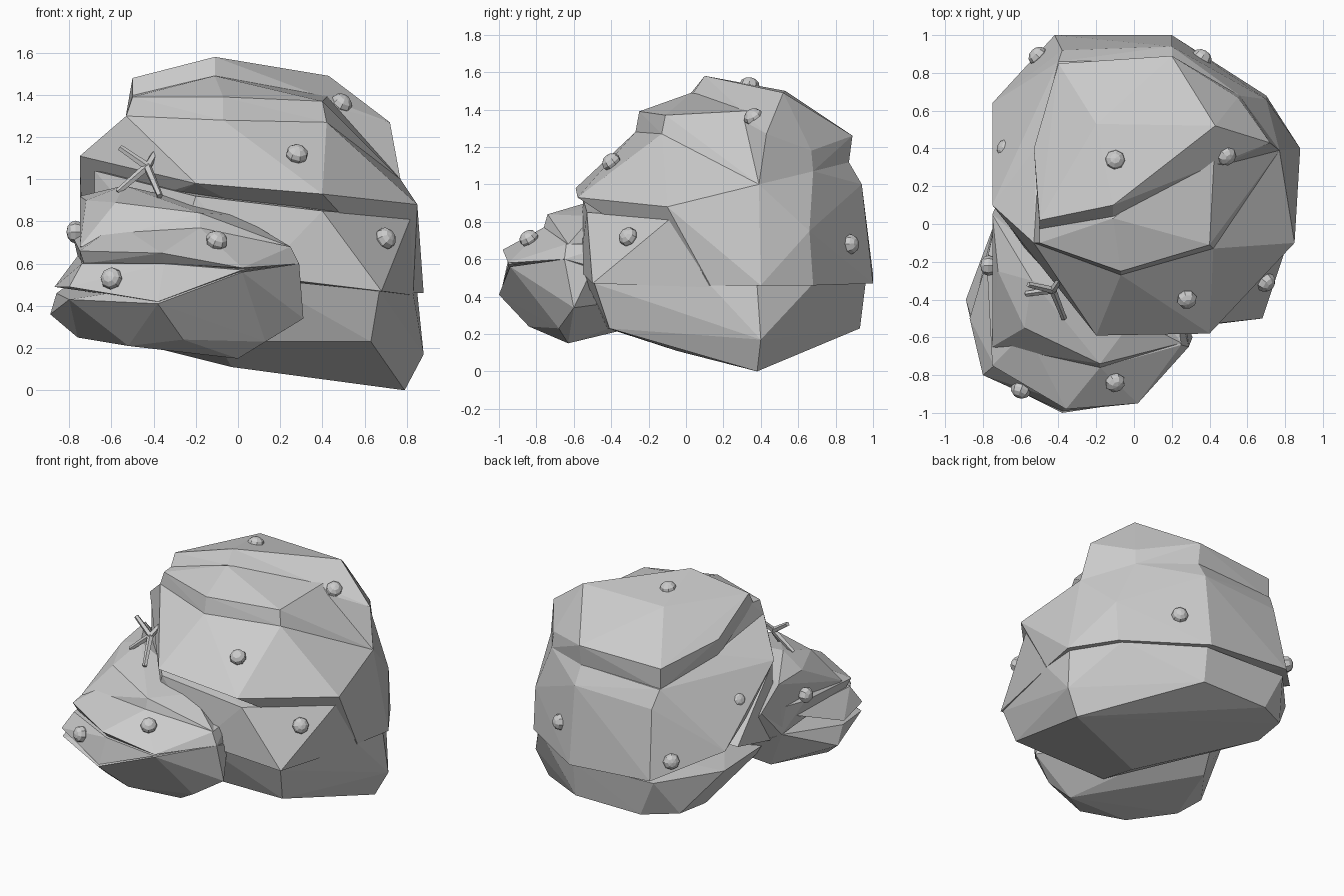
import bpy
import bmesh
from mathutils import Vector
from mathutils.bvhtree import BVHTree

default_cube = bpy.data.objects.get("Cube")
if default_cube:
    bpy.data.objects.remove(default_cube, do_unlink=True)


def make_material(name, value):
    material = bpy.data.materials.new(name)
    colour = (value, value, value, 1)
    material.use_nodes = True
    material.diffuse_color = colour
    material.node_tree.nodes["Principled BSDF"].inputs["Base Color"].default_value = colour
    return material


stone = make_material("stone grey", .6)
surfaces = []


def add_object(name, bm):
    mesh = bpy.data.meshes.new(name)
    bmesh.ops.recalc_face_normals(bm, faces=bm.faces)
    bm.to_mesh(mesh)
    bm.free()
    mesh.materials.append(stone)
    part = bpy.data.objects.new(name, mesh)
    bpy.context.collection.objects.link(part)
    return part


def add_boulder_tier(name, corners):
    """Wrap a faceted block of stone around its corner points."""
    bm = bmesh.new()
    for corner in corners:
        bm.verts.new(corner)
    hull = bmesh.ops.convex_hull(bm, input=bm.verts)
    loose = set(hull["geom_interior"] + hull["geom_unused"])
    bmesh.ops.delete(bm, geom=[v for v in loose if isinstance(v, bmesh.types.BMVert)], context="VERTS")
    bmesh.ops.recalc_face_normals(bm, faces=bm.faces)
    surfaces.append(BVHTree.FromBMesh(bm))
    return add_object(name, bm)


# Large boulder: base, front block, overhanging main body, step and cap
add_boulder_tier("boulder_base", [
    (.83, .13, .46), (.67, -.49, .47), (.1, -.56, .53), (-.6, -.1, .45), (-.73, .62, .53),
    (-.42, .96, .49), (.2, .96, .47), (.66, .68, .47), (.85, .38, .46), (.88, .4, .17),
    (.79, .38, 0), (-.03, -.05, .11), (.63, -.41, .23), (-.1, -.42, .23), (-.55, .57, .24),
    (.2, .93, .23), (-.3, .93, .23), (-.52, .81, .25)])
add_boulder_tier("boulder_front", [
    (.68, -.5, .47), (.1, -.57, .54), (-.3, -.53, .6), (.83, .13, .45), (-.68, 0, .5),
    (.82, -.08, .82), (.4, -.53, .85), (-.2, -.55, .92), (-.68, .02, 1.04),
    (-.68, .4, .6), (.6, .4, .6)])
add_boulder_tier("boulder_body", [
    (-.2, -.59, .98), (.4, -.58, .93), (.85, -.1, .88), (-.75, .1, 1.11), (-.74, .39, .82),
    (-.75, .64, .68), (-.07, -.27, 1.28), (.42, -.13, 1.27), (-.53, -.1, 1.3), (.77, .39, 1),
    (-.52, .4, 1.2), (-.4, .86, 1.1), (.2, .87, 1.12), (.2, .94, 1), (-.38, .92, .98),
    (.56, .68, 1.07), (.7, .66, .75), (.83, .13, .46), (.88, .4, .46), (.2, 1, .47),
    (-.42, 1, .52), (.7, .68, .46)])
add_boulder_tier("boulder_step", [
    (-.07, -.25, 1.39), (.4, -.11, 1.37), (-.5, -.1, 1.39), (-.07, -.27, 1.28),
    (.42, -.13, 1.27), (-.53, -.1, 1.3), (.77, .39, 1), (-.11, .03, 1.49), (.43, .46, 1.4),
    (-.5, 0, 1.4), (-.5, .4, 1.2), (.5, .6, 1.1), (-.35, .8, 1.1)])
add_boulder_tier("boulder_cap", [
    (-.5, .02, 1.48), (-.11, .1, 1.58), (.43, .52, 1.49), (.2, .89, 1.26), (-.4, .85, 1.24),
    (-.53, .4, 1.31), (-.2, .53, 1.5), (.72, .43, 1.27), (.55, .67, 1.18), (-.11, .04, 1.49),
    (.43, .46, 1.39), (.77, .39, 1), (.56, .68, 1.07), (.2, .87, 1.11), (-.4, .85, 1.09),
    (-.52, .4, 1.18), (-.5, -.03, 1.39)])

# Small boulder leaning against the front
add_boulder_tier("small_boulder_base", [
    (-.38, -1, .41), (.02, -.94, .56), (-.8, -.79, .43), (-.86, -.5, .46), (-.89, -.4, .36),
    (.29, -.65, .6), (.31, -.6, .34), (-.76, -.48, .25), (-.52, -.7, .21), (0, -.63, .15),
    (.13, -.68, .23), (-.26, -.84, .24), (.27, -.5, .55), (-.62, -.05, .29), (-.5, .2, .45),
    (-.74, 0, .55)])
add_boulder_tier("small_boulder_ledge", [
    (-.87, -.5, .49), (-.8, -.8, .49), (-.38, -.99, .42), (.02, -.95, .57), (-.74, -.75, .6),
    (-.35, -.95, .6), (.28, -.65, .6), (-.75, -.1, .65), (.2, -.4, .6)])
add_boulder_tier("small_boulder_slope", [
    (-.75, -.75, .66), (-.36, -.98, .65), (.02, -.95, .58), (.29, -.65, .6), (-.57, -.57, .79),
    (-.18, -.76, .77), (.25, -.64, .68), (-.78, -.2, .72), (-.35, -.93, .6), (-.73, -.72, .6),
    (.26, -.5, .56), (.22, -.4, .68), (-.74, 0, .55), (-.7, .17, .75), (-.5, .2, .46)])
add_boulder_tier("small_boulder_top", [
    (-.75, .05, .92), (-.72, -.25, .9), (-.54, -.3, .97), (-.58, -.55, .89), (-.18, -.74, .84),
    (.25, -.63, .68), (-.2, -.4, .89), (0, -.5, .83), (-.75, -.65, .68), (-.57, -.58, .8),
    (-.18, -.76, .77), (.22, -.45, .62), (-.7, .17, .75), (-.74, 0, .6)])


# Rounded studs, turned to face out of the closest stone surface
def add_stud(name, target):
    hits = [tree.find_nearest(Vector(target)) for tree in surfaces]
    location, normal, index, distance = min(hits, key=lambda hit: hit[-1])
    turn = normal.to_track_quat("Z", "Y")
    bm = bmesh.new()
    bmesh.ops.create_uvsphere(bm, u_segments=8, v_segments=6, radius=.054)
    for vert in bm.verts:
        vert.co.z *= .8
        vert.co = turn @ vert.co + Vector(target)
    add_object(name, bm)


stud_places = {
    "stud_low_front": (-.6, -.88, .53), "stud_small_boulder": (-.1, -.84, .71),
    "stud_small_side": (-.77, -.22, .75), "stud_face": (.28, -.4, 1.12),
    "stud_corner": (.7, -.31, .72), "stud_shoulder": (.49, .36, 1.36),
    "stud_summit": (-.1, .34, 1.53), "stud_back": (.36, .88, .68),
    "stud_back_low": (-.51, .89, .64), "stud_side": (-.68, .4, .93),
}
for stud_name, place in stud_places.items():
    add_stud(stud_name, place)


# Forked twig caught on the ledge, built from tapering sticks
def add_stick(name, start, end, thick, thin):
    start, end = Vector(start), Vector(end)
    axis = end - start
    turn = axis.to_track_quat("Z", "Y")
    bm = bmesh.new()
    bmesh.ops.create_cone(bm, cap_ends=True, segments=5, radius1=thick,
                          radius2=thin, depth=axis.length)
    for vert in bm.verts:
        vert.co = turn @ vert.co + (start + end) / 2
    add_object(name, bm)


fork = (-.43, -.35, 1.06)
twig_ends = {
    "twig_long_tip": (-.56, -.32, 1.15), "twig_short_tip": (-.39, -.29, 1.13),
    "twig_left_leg": (-.57, -.37, .94), "twig_right_leg": (-.37, -.5, .92),
}
for twig_name, tip in twig_ends.items():
    add_stick(twig_name, fork, tip, .02, .015)
